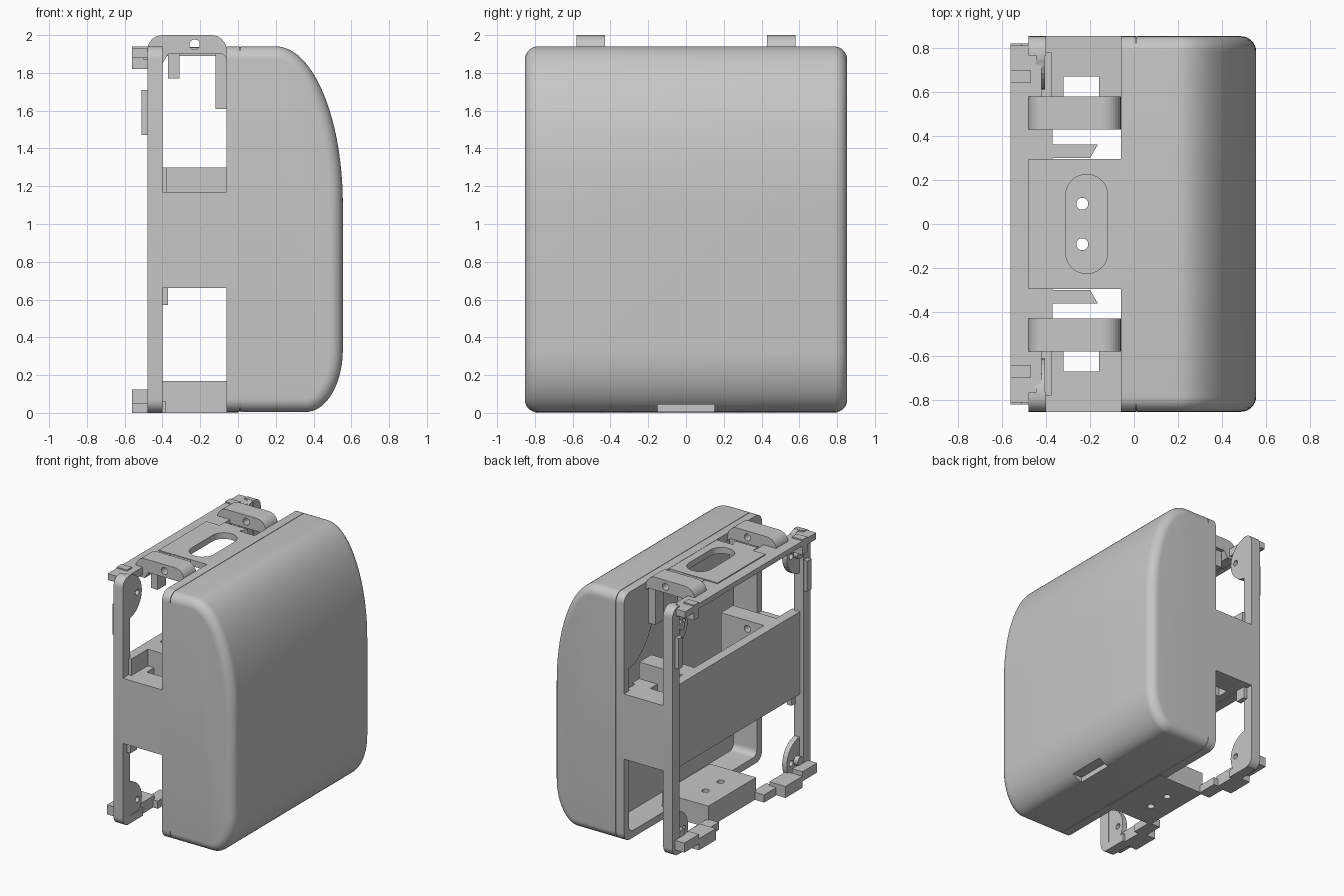
import bpy, bmesh, math
from mathutils import Matrix

if "Cube" in bpy.data.objects:
    bpy.data.objects.remove(bpy.data.objects["Cube"])

mat = bpy.data.materials.new("plain grey")
mat.use_nodes = True
GREY = (0.57, 0.57, 0.57, 1)
mat.diffuse_color = GREY
mat.node_tree.nodes["Principled BSDF"].inputs["Base Color"].default_value = GREY


def finish(bm, name, smooth=False):
    bmesh.ops.recalc_face_normals(bm, faces=bm.faces)
    me = bpy.data.meshes.new(name)
    bm.to_mesh(me)
    bm.free()
    me.materials.append(mat)
    ob = bpy.data.objects.new(name, me)
    bpy.context.collection.objects.link(ob)
    if smooth:
        bpy.ops.object.select_all(action='DESELECT')
        ob.select_set(True)
        bpy.context.view_layer.objects.active = ob
        bpy.ops.object.shade_smooth_by_angle(angle=math.radians(35))
    return ob


def box(name, x, y, z):
    bm = bmesh.new()
    bmesh.ops.create_cube(bm, size=1)
    for v in bm.verts:
        for i, (a, b) in enumerate((x, y, z)):
            v.co[i] = (a + b) / 2 + v.co[i] * (b - a)
    return finish(bm, name)


def pair(name, x, y, z):
    """The same box on both ends of the body."""
    return (box(name + "_back", x, y, z),
            box(name + "_front", x, (-y[1], -y[0]), z))


def rod(name, at, radius, length, axis):
    bm = bmesh.new()
    bmesh.ops.create_cone(bm, cap_ends=True, segments=32, radius1=radius,
                          radius2=radius, depth=length)
    if axis != 'Z':
        turn = Matrix.Rotation(math.pi / 2, 4, 'Y' if axis == 'X' else 'X')
        bmesh.ops.transform(bm, matrix=turn, verts=bm.verts)
    bmesh.ops.translate(bm, vec=at, verts=bm.verts)
    return finish(bm, name, True)


def extruded(pts, depth):
    """Extrude a closed 3D outline along a vector."""
    bm = bmesh.new()
    face = bm.faces.new([bm.verts.new(p) for p in pts])
    ext = bmesh.ops.extrude_face_region(bm, geom=[face])
    bmesh.ops.translate(bm, vec=depth,
                        verts=[g for g in ext["geom"] if isinstance(g, bmesh.types.BMVert)])
    return bm


def prism(name, pts, depth, smooth=False):
    return finish(extruded(pts, depth), name, smooth)


def arc(cx, cy, rx, ry, start, end, n):
    return [(cx + rx * math.cos(t), cy + ry * math.sin(t))
            for t in (math.radians(start + (end - start) * i / n) for i in range(n + 1))]


def rounded(x0, x1, y0, y1, r, n=8):
    return (arc(x1 - r, y1 - r, r, r, 0, 90, n) + arc(x0 + r, y1 - r, r, r, 90, 180, n)
            + arc(x0 + r, y0 + r, r, r, 180, 270, n) + arc(x1 - r, y0 + r, r, r, 270, 360, n))


def cut(ob, cutter):
    cutter.hide_render = True
    mod = ob.modifiers.new("opening", 'BOOLEAN')
    mod.object = cutter
    mod.solver = 'EXACT'
    bpy.ops.object.select_all(action='DESELECT')
    bpy.context.view_layer.objects.active = ob
    ob.select_set(True)
    bpy.ops.object.modifier_apply(modifier=mod.name)
    bpy.data.objects.remove(cutter)


def ring(name, x0, x1, inset):
    """Rounded rectangular hoop around the open side of the shell."""
    outer = rounded(-0.853 + inset, 0.853 - inset, 0.005 + inset, 1.94 - inset, 0.07)
    inner = rounded(-0.79, 0.79, 0.06, 1.88, 0.05)
    bm = bmesh.new()
    loops = [[bm.verts.new((x, *p)) for p in loop]
             for loop, x in ((outer, x0), (outer, x1), (inner, x1), (inner, x0))]
    n = len(outer)
    for k in range(4):
        a, b = loops[k], loops[(k + 1) % 4]
        for i in range(n):
            j = (i + 1) % n
            bm.faces.new((a[i], a[j], b[j], b[i]))
    return finish(bm, name, True)


# Curved shell with filleted ends
FRONT = 0.14
profile = ([(FRONT, 0.005)] + arc(0.36, 0.335, 0.195, 0.33, -90, 0, 16)
           + arc(0.2, 1.1, 0.355, 0.84, 0, 90, 28) + [(FRONT, 1.94)])
bm = extruded([(x, -0.853, z) for x, z in profile], (0, 1.706, 0))
rim_edges = [e for e in bm.edges
             if abs(e.verts[0].co.y - e.verts[1].co.y) < 0.01
             and max(v.co.x for v in e.verts) > FRONT + 0.001]
bmesh.ops.bevel(bm, geom=rim_edges, offset=0.07, segments=8, profile=0.5,
                affect='EDGES', clamp_overlap=False)
shell = finish(bm, "curved_shell", True)
# Finger notch under the curved face
cut(shell, box("notch_cutter", (0.37, 0.7), (-0.15, 0.15), (-0.1, 0.045)))
ring("shell_lip", 0.012, FRONT, 0)
ring("seam_groove", 0.008, 0.012, 0.004)
ring("frame_rim", -0.06, 0.008, 0)
# Rounded corner web inside the rim
web = arc(0.8, 1.89, 0.36, 0.55, 180, 270, 16) + [(0.8, 1.89)]
prism("corner_web", [(-0.055, y, z) for y, z in web], (0.03, 0, 0))

for s, side in ((1, "back"), (-1, "front")):
    # Side posts, rounded at the outer corners
    outline = ([(0.765, 0)] + arc(0.783, 0.07, 0.07, 0.07, -90, 0, 8)
               + arc(0.783, 1.87, 0.07, 0.07, 0, 90, 8) + [(0.765, 1.94)])
    prism("post_" + side, [(-0.48, s * y, z) for y, z in outline], (0.08, 0, 0), True)
    # Arched hinge bars over the top
    arch = ([(-0.06, 1.88)] + arc(-0.14, 1.92, 0.08, 0.08, 0, 90, 8)
            + arc(-0.4, 1.92, 0.08, 0.08, 90, 180, 8)
            + [(-0.48, 1.85), (-0.4, 1.85), (-0.37, 1.9), (-0.08, 1.9)])
    bar = prism("hinge_bar_" + side, [(x, s * 0.43, z) for x, z in arch], (0, s * 0.15, 0))
    cut(bar, rod("pin_cutter", (-0.23, s * 0.5, 1.95), 0.027, 0.5, 'Y'))
    # Half-round screw lugs on the inner side of the posts
    for z, level in ((0.15, "bottom"), (1.77, "top")):
        half = arc(-0.78, z, 0.17, 0.17, 90, -90, 16)
        lug = prism(f"screw_lug_{level}_{side}",
                    [(-0.445, -s * y, max(h, 0.0)) for y, h in half], (0.04, 0, 0))
        cut(lug, rod("screw_cutter", (-0.42, s * 0.665, z), 0.022, 0.2, 'X'))
        rod(f"screw_boss_{level}_{side}", (-0.455, s * 0.73, z), 0.035, 0.05, 'X')
    # Pointed tongue beside the top plate
    prism("tongue_" + side, [(-0.37, s * 0.3, 1.9), (-0.2, s * 0.3, 1.9),
                             (-0.165, s * 0.36, 1.9), (-0.37, s * 0.36, 1.9)], (0, 0, 0.035))

# Middle bands, ledges and the panel joining them
pair("middle_band", (-0.42, -0.03), (0.67, 0.853), (0.66, 1.17))
for ledge in pair("raised_ledge", (-0.4, 0.0), (0.43, 0.58), (0.66, 1.3)):
    cut(ledge, rod("ledge_hole_cutter", (-0.23, 0, 1.235), 0.027, 1.1, 'Y'))
pair("ledge_outer_bridge", (-0.4, -0.32), (0.58, 0.67), (0.66, 1.17))
pair("ledge_inner_bridge", (-0.16, 0.0), (0.58, 0.67), (0.66, 1.17))
box("cross_panel", (-0.45, -0.375), (-0.78, 0.78), (0.655, 1.3))

# Top plate with a long rounded slot
plate = box("top_plate", (-0.48, 0.005), (-0.295, 0.295), (1.89, 1.938))
slot = rounded(-0.31, -0.12, -0.225, 0.225, 0.094, 12)
cut(plate, prism("slot_cutter", [(x, y, 1.8) for x, y in slot], (0, 0, 0.3)))
box("top_back_rail", (-0.56, -0.37), (-0.43, 0.43), (1.89, 1.93))
pair("top_rail_end", (-0.56, -0.47), (0.43, 0.64), (1.89, 1.93))
pair("top_corner_block", (-0.56, -0.47), (0.64, 0.7), (1.82, 1.94))
pair("top_corner_strip", (-0.56, -0.47), (0.7, 0.81), (1.88, 1.93))
pair("top_corner_link", (-0.5, -0.42), (0.56, 0.8), (1.87, 1.93))
pair("side_clip", (-0.51, -0.47), (0.77, 0.82), (1.47, 1.71))
pair("hanging_hook", (-0.37, -0.31), (0.45, 0.55), (1.77, 1.9))
pair("inner_guide", (-0.12, -0.06), (0.45, 0.55), (1.61, 1.9))
pair("lower_catch", (-0.41, -0.37), (0.72, 0.8), (0.57, 0.67))

# Bottom block and stepped rail
block = box("bottom_block", (-0.4, 0.0), (-0.295, 0.295), (0, 0.17))
for s in (1, -1):
    cut(block, rod("bolt_cutter", (-0.235, s * 0.092, 0.1), 0.027, 0.6, 'Z'))
pair("bottom_link", (-0.48, -0.38), (0.28, 0.45), (0, 0.06))
pair("bottom_rail_step", (-0.56, -0.42), (0.43, 0.64), (0, 0.09))
pair("bottom_rail", (-0.48, -0.4), (0.6, 0.8), (0, 0.06))
pair("bottom_corner_block", (-0.56, -0.47), (0.64, 0.82), (0.05, 0.125))
